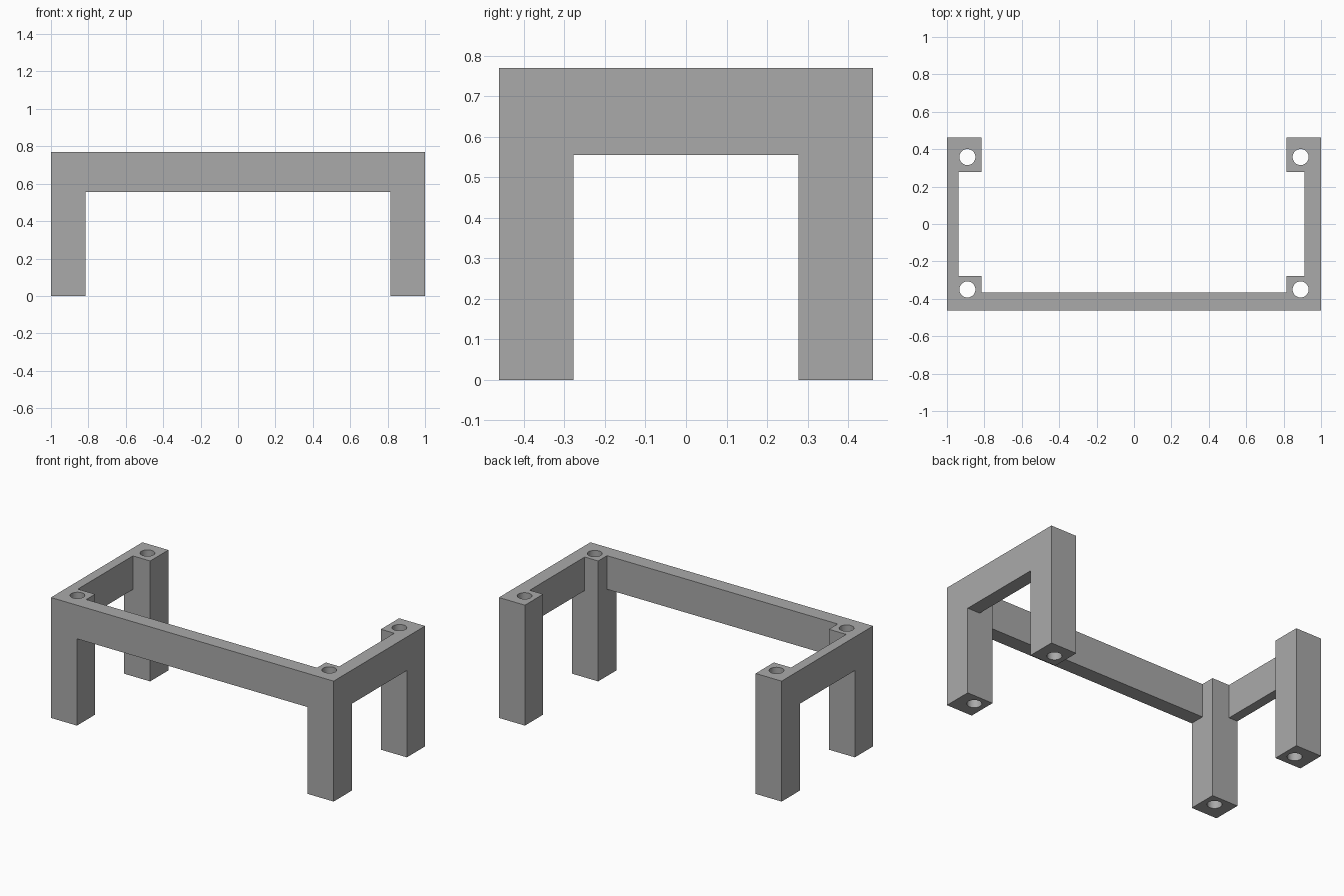
import bpy, bmesh, math

cube = bpy.data.objects.get("Cube")
if cube:
    bpy.data.objects.remove(cube, do_unlink=True)

TOP, RAIL_BOTTOM = 0.77, 0.555
HALF_X, HALF_Y = 1.0, 0.462
LEG = 0.184

grey = bpy.data.materials.new("plain grey")
grey.use_nodes = True
colour = (0.40, 0.40, 0.40, 1)
grey.diffuse_color = colour
grey.node_tree.nodes["Principled BSDF"].inputs["Base Color"].default_value = colour


def finish(name, bm):
    mesh = bpy.data.meshes.new(name)
    bm.to_mesh(mesh)
    bm.free()
    mesh.materials.append(grey)
    obj = bpy.data.objects.new(name, mesh)
    bpy.context.collection.objects.link(obj)
    return obj


def box(name, x, y, z):
    bm = bmesh.new()
    bmesh.ops.create_cube(bm, size=1)
    for v in bm.verts:
        v.co = [sum(r) / 2 + c * (r[1] - r[0]) for c, r in zip(v.co, (x, y, z))]
    return finish(name, bm)


def cylinder(name, x, y, radius):
    bm = bmesh.new()
    bmesh.ops.create_cone(bm, cap_ends=True, segments=32, radius1=radius,
                          radius2=radius, depth=2)
    bmesh.ops.translate(bm, verts=bm.verts, vec=(x, y, TOP / 2))
    return finish(name, bm)


def combine(target, tool, operation):
    mod = target.modifiers.new(operation.lower(), "BOOLEAN")
    mod.object, mod.operation, mod.solver = tool, operation, "EXACT"
    bpy.context.view_layer.objects.active = target
    bpy.ops.object.modifier_apply(modifier=mod.name)
    bpy.data.objects.remove(tool, do_unlink=True)


# Rails: long front rail and two side rails, the back is open
rail_z = (RAIL_BOTTOM, TOP)
frame = box("leg_frame", (-HALF_X, HALF_X), (-HALF_Y, -0.367), rail_z)
side_y = (-HALF_Y, HALF_Y)
combine(frame, box("right_rail", (-HALF_X, -0.938), side_y, rail_z), "UNION")
combine(frame, box("left_rail", (0.911, HALF_X), side_y, rail_z), "UNION")

# Four square corner legs
corners = [(sx, sy) for sx in (-1, 1) for sy in (-1, 1)]
for sx, sy in corners:
    x = sorted((sx * HALF_X, sx * (HALF_X - LEG)))
    y = sorted((sy * HALF_Y, sy * (HALF_Y - LEG)))
    combine(frame, box("corner_leg", x, y, (0, TOP)), "UNION")

# Round bores down the full length of each leg
for sx, sy in corners:
    bore = cylinder("leg_bore", sx * 0.891, 0.004 + sy * 0.354, 0.043)
    combine(frame, bore, "DIFFERENCE")

# Merge coplanar faces and shade the bores smoothly
bm = bmesh.new()
bm.from_mesh(frame.data)
bmesh.ops.remove_doubles(bm, verts=bm.verts, dist=0.0001)
bmesh.ops.dissolve_limit(bm, angle_limit=math.radians(1), verts=bm.verts, edges=bm.edges)
bm.to_mesh(frame.data)
bm.free()
bpy.ops.object.select_all(action="DESELECT")
frame.select_set(True)
bpy.context.view_layer.objects.active = frame
bpy.ops.object.shade_smooth_by_angle(angle=math.radians(30))
